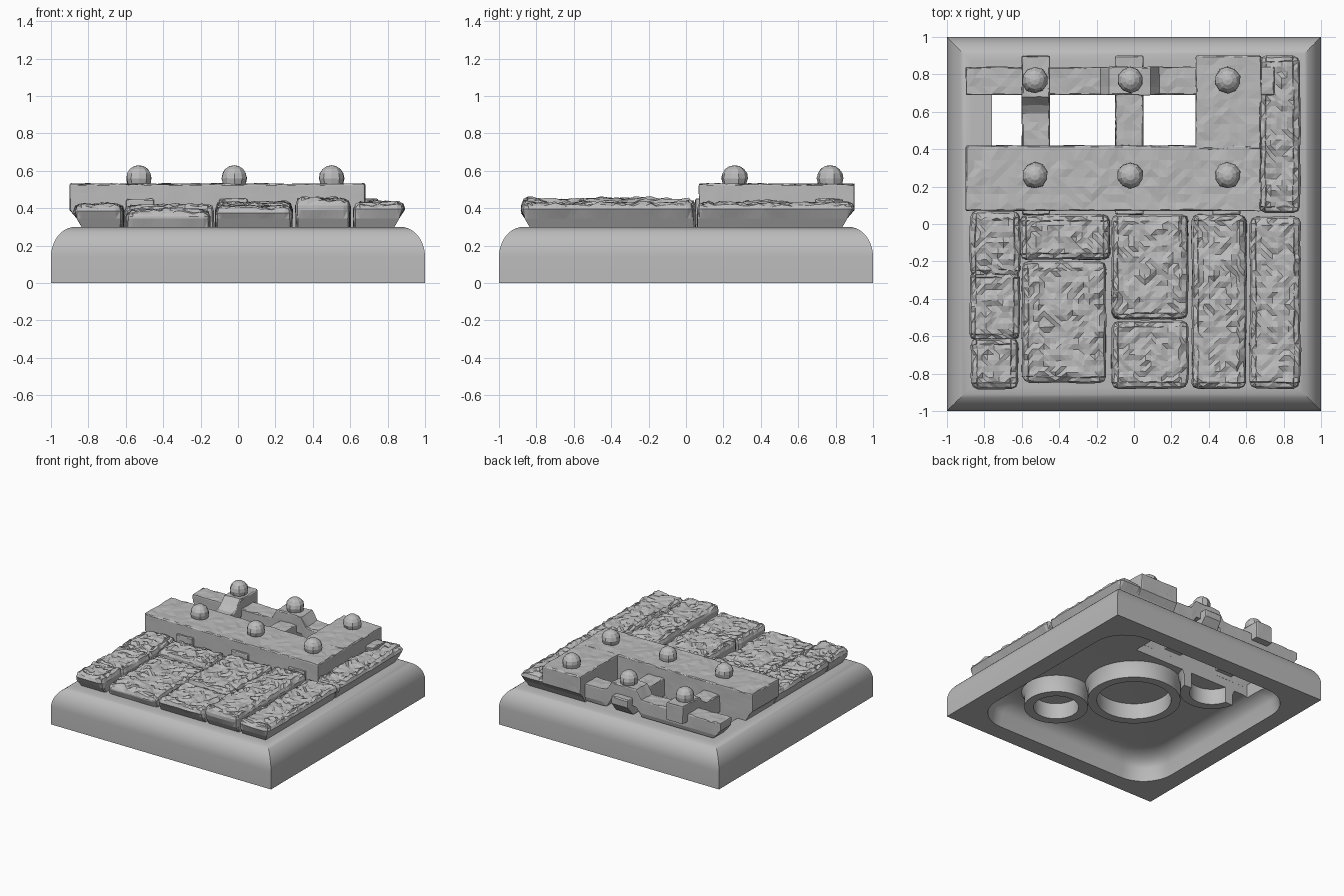
import bpy, bmesh, math, random
from mathutils import Vector, noise

random.seed(4)
if "Cube" in bpy.data.objects:
    bpy.data.objects.remove(bpy.data.objects["Cube"])

GREY = (0.5, 0.5, 0.5, 1)
grey = bpy.data.materials.new("stone grey")
grey.use_nodes = True
grey.diffuse_color = GREY
grey.node_tree.nodes["Principled BSDF"].inputs["Base Color"].default_value = GREY


def finish(bm, name, smooth=None):
    bmesh.ops.recalc_face_normals(bm, faces=bm.faces)
    mesh = bpy.data.meshes.new(name)
    bm.to_mesh(mesh)
    bm.free()
    mesh.materials.append(grey)
    ob = bpy.data.objects.new(name, mesh)
    bpy.context.collection.objects.link(ob)
    if smooth:
        shade(ob, smooth)
    return ob


def select_only(ob):
    bpy.ops.object.select_all(action='DESELECT')
    ob.select_set(True)
    bpy.context.view_layer.objects.active = ob


def shade(ob, angle):
    select_only(ob)
    bpy.ops.object.shade_smooth_by_angle(angle=math.radians(angle))


def loft(name, loops, closed=False):
    """Skin a stack of rings; cap the ends, or join last to first."""
    bm = bmesh.new()
    rings = [[bm.verts.new(p) for p in loop] for loop in loops]
    n = len(rings[0])
    pairs = list(zip(rings, rings[1:] + rings[:1])) if closed else list(zip(rings, rings[1:]))
    for a, b in pairs:
        for i in range(n):
            j = (i + 1) % n
            bm.faces.new((a[i], a[j], b[j], b[i]))
    if not closed:
        bm.faces.new(rings[0])
        bm.faces.new(rings[-1])
    return finish(bm, name)


def rounded_square(half, r, z, steps=8):
    pts = []
    for corner in range(4):
        mid = math.pi / 4 + corner * math.pi / 2
        cx = math.copysign(half - r, math.cos(mid))
        cy = math.copysign(half - r, math.sin(mid))
        for k in range(steps + 1):
            a = corner * math.pi / 2 + k / steps * math.pi / 2
            pts.append((cx + r * math.cos(a), cy + r * math.sin(a), z))
    return pts


def square(half, z):
    return [(half, half, z), (-half, half, z), (-half, -half, z), (half, -half, z)]


def circle(cx, cy, r, z, n=48):
    return [(cx + r * math.cos(i * math.tau / n), cy + r * math.sin(i * math.tau / n), z)
            for i in range(n)]


def cut(ob, cutter):
    mod = ob.modifiers.new("cut", 'BOOLEAN')
    mod.operation = 'DIFFERENCE'
    mod.solver = 'EXACT'
    mod.object = cutter
    select_only(ob)
    bpy.ops.object.modifier_apply(modifier=mod.name)


# Base: square plinth with a rounded shoulder
shoulder = [square(1, 0)]
for k in range(11):
    a = k / 10 * math.pi / 2
    shoulder.append(square(0.87 + 0.13 * math.cos(a), 0.14 + 0.16 * math.sin(a)))
base = loft("base", shoulder)

# Hollow underside and the rectangular shaft through the top
hollow = [rounded_square(0.86, 0.27, -0.05), rounded_square(0.86, 0.27, 0)]
for k in range(1, 9):
    a = k / 8 * math.pi / 2
    hollow.append(rounded_square(0.70 + 0.14 * math.cos(a), 0.24, 0.08 + 0.12 * math.sin(a)))
cavity = loft("cavity_cutter", hollow)
shaft = loft("shaft_cutter", [[(-0.76, 0.42, z), (0.33, 0.42, z), (0.33, 0.70, z), (-0.76, 0.70, z)]
                              for z in (-0.1, 0.5)])
cut(base, cavity)
cut(base, shaft)
shade(base, 30)

# Ring sockets beneath the base
for cx, cy, outer, inner, label in ((0, 0, 0.35, 0.28, "middle"), (0.38, -0.46, 0.24, 0.17, "front"),
                                    (-0.38, 0.46, 0.24, 0.17, "back")):
    ring = loft(label + "_socket_ring",
                [circle(cx, cy, outer + 0.03, 0.22), circle(cx, cy, outer, 0.16),
                 circle(cx, cy, outer, 0.07), circle(cx, cy, inner, 0.07),
                 circle(cx, cy, inner, 0.22)], closed=True)
    if label == "back":
        cut(ring, shaft)
    shade(ring, 30)
for cutter in (cavity, shaft):
    bpy.data.objects.remove(cutter)


def ramp(v, a, b):
    return min(1, max(0, (v - a) / (b - a)))


def block(name, x0, x1, y0, y1, top, bottom=0.27, rough=0.012, bevel=0.035, step=0.03, lift=None):
    """Rough box whose foot is drawn in where it would overhang the base."""
    bm = bmesh.new()
    bmesh.ops.create_cube(bm, size=1)
    for v in bm.verts:
        v.co = ((x0 + x1) / 2 + v.co.x * (x1 - x0), (y0 + y1) / 2 + v.co.y * (y1 - y0),
                (bottom + top) / 2 + v.co.z * (top - bottom))
    edges = [e for e in bm.edges if max(v.co.z for v in e.verts) > bottom + 0.01]
    bmesh.ops.bevel(bm, geom=edges, offset=bevel, segments=2, profile=0.5, affect='EDGES')
    for axis, lo, hi in ((0, x0, x1), (1, y0, y1), (2, 0.3, top)):
        size = step if axis < 2 else 0.045
        for k in range(1, int((hi - lo) / size)):
            co, no = Vector(), Vector()
            co[axis], no[axis] = lo + k * size, 1
            bmesh.ops.bisect_plane(bm, geom=bm.verts[:] + bm.edges[:] + bm.faces[:],
                                   plane_co=co, plane_no=no, dist=0.002)
    for v in bm.verts:
        p = v.co.copy()
        if p.z > top - bevel * 0.8:
            v.co.z += rough * (random.uniform(-1, 0.6) + noise.noise(p * 8))
        v.co.x += rough * 0.6 * noise.noise(p * 9)
        v.co.y += rough * 0.6 * noise.noise(p * 9 + Vector((5, 5, 5)))
        if lift:
            v.co.z += lift(p)
        limit = 0.82 + 0.085 * ramp(v.co.z, 0.3, 0.39)
        v.co.x = max(-limit, min(limit, v.co.x))
        v.co.y = max(-limit, min(limit, v.co.y))
    bmesh.ops.triangulate(bm, faces=bm.faces)
    return finish(bm, name)


# Paving stones
for name, x0, x1, y0, y1, top in (
        ("left_stone_back", -0.88, -0.61, -0.28, 0.07, 0.42),
        ("left_stone_middle", -0.88, -0.61, -0.62, -0.25, 0.41),
        ("left_stone_front", -0.87, -0.62, -0.88, -0.61, 0.42),
        ("short_stone", -0.61, -0.13, -0.19, 0.05, 0.42),
        ("broad_stone", -0.60, -0.15, -0.85, -0.20, 0.39),
        ("centre_stone_back", -0.12, 0.29, -0.51, 0.05, 0.43),
        ("centre_stone_front", -0.12, 0.29, -0.88, -0.52, 0.41),
        ("long_stone_inner", 0.31, 0.60, -0.88, 0.05, 0.45),
        ("long_stone_outer", 0.62, 0.89, -0.88, 0.04, 0.43),
        ("back_corner_stone", 0.67, 0.89, 0.06, 0.90, 0.43)):
    block(name, x0, x1, y0, y1, top)

# Solid frame around the opening
plank = dict(rough=0.005, bevel=0.008, step=0.045)
block("front_plank", -0.90, 0.68, 0.07, 0.42, 0.53, **plank)
block("side_plank", 0.33, 0.68, 0.40, 0.90, 0.53, **plank)

# Woven bars: the back bar arches over one cross bar and under another
block("back_bar", -0.90, 0.75, 0.69, 0.84, 0.45, 0.31, **plank,
      lift=lambda p: 0.08 * (ramp(p.x, -0.18, -0.13) - ramp(p.x, 0.09, 0.14)))
for label, x0, lift in (("right", -0.60, lambda p: 0.08 * ramp(p.y, 0.62, 0.66)),
                        ("middle", -0.10, None), ("left", 0.42, None)):
    block(label + "_cross_bar", x0, x0 + 0.15, 0.05, 0.90, 0.45, 0.31, **plank, lift=lift)

# Faceted rivets
for x in (-0.53, -0.02, 0.50):
    for y in (0.26, 0.77):
        bm = bmesh.new()
        bmesh.ops.create_uvsphere(bm, u_segments=10, v_segments=8, radius=0.07)
        for v in bm.verts:
            jitter = 1 + random.uniform(-0.04, 0.04)
            v.co = (x + v.co.x * jitter, y + v.co.y * jitter, 0.56 + v.co.z)
        finish(bm, "rivet")
